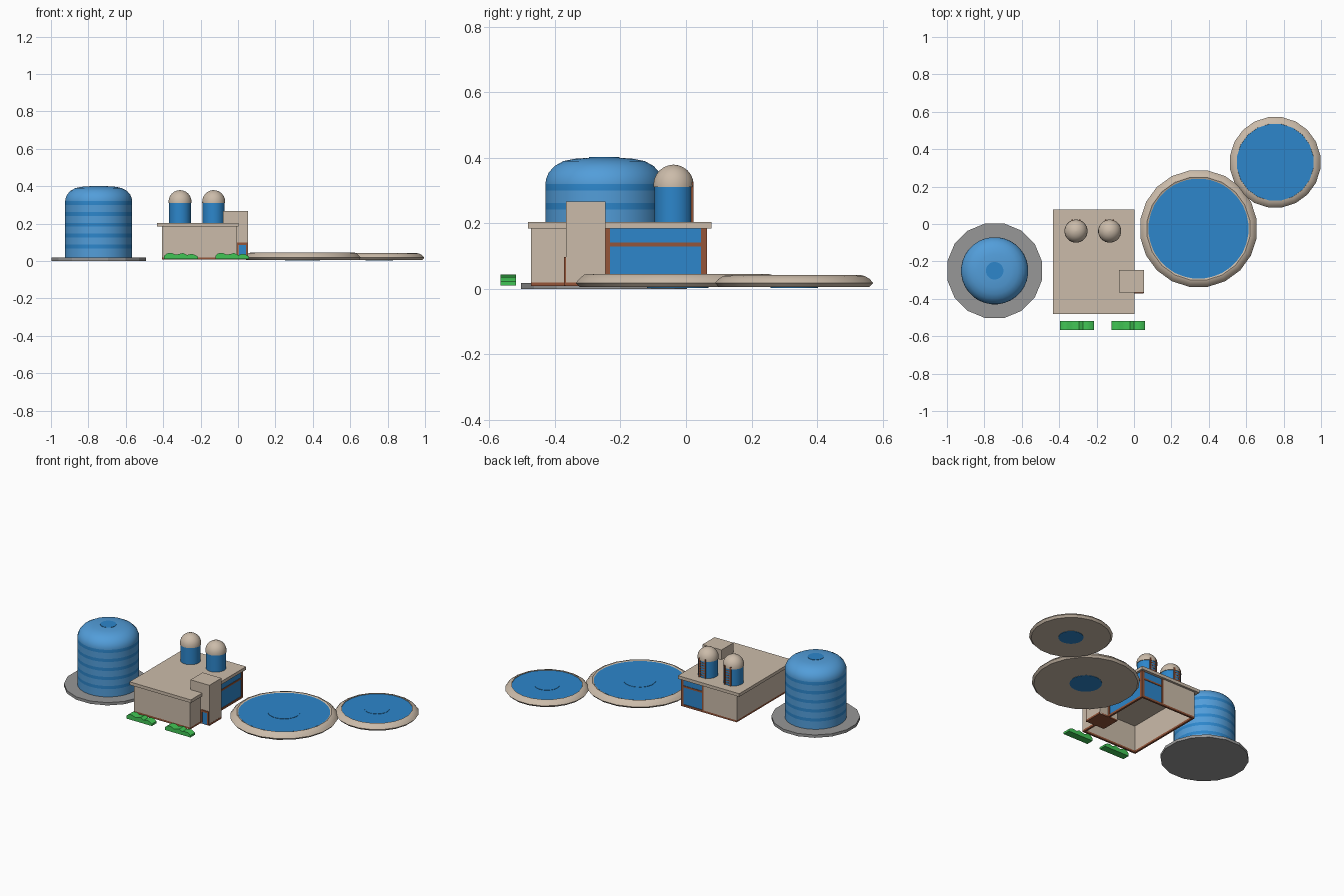
import bpy, bmesh, math
from mathutils import Vector

cube = bpy.data.objects.get("Cube")
if cube:
    bpy.data.objects.remove(cube, do_unlink=True)


def material(name, rgb):
    m = bpy.data.materials.new(name)
    m.use_nodes = True
    m.diffuse_color = (*rgb, 1)
    m.node_tree.nodes["Principled BSDF"].inputs["Base Color"].default_value = (*rgb, 1)
    return m


BEIGE = material("beige plaster", (0.60, 0.50, 0.40))
BLUE = material("water blue", (0.026, 0.24, 0.60))
LIGHT = material("light tank blue", (0.085, 0.34, 0.70))
GREEN = material("hedge green", (0.053, 0.56, 0.09))
BROWN = material("rust brown", (0.30, 0.09, 0.04))
GREY = material("concrete grey", (0.31, 0.31, 0.31))


def finish(name, bm, mats, smooth=False):
    bmesh.ops.remove_doubles(bm, verts=bm.verts, dist=1e-5)
    bmesh.ops.recalc_face_normals(bm, faces=bm.faces)
    mesh = bpy.data.meshes.new(name)
    bm.to_mesh(mesh)
    bm.free()
    for m in mats:
        mesh.materials.append(m)
    ob = bpy.data.objects.new(name, mesh)
    bpy.context.collection.objects.link(ob)
    if smooth:
        bpy.ops.object.select_all(action='DESELECT')
        ob.select_set(True)
        bpy.context.view_layer.objects.active = ob
        bpy.ops.object.shade_smooth_by_angle(angle=math.radians(40))
    return ob


def box(name, mat, x, y, z):
    """Axis-aligned box from three (low, high) ranges."""
    bm = bmesh.new()
    bmesh.ops.create_cube(bm, size=1)
    for v in bm.verts:
        v.co = Vector([(r[0] + r[1]) / 2 + c * (r[1] - r[0]) for c, r in zip(v.co, (x, y, z))])
    return finish(name, bm, [mat])


def lathe(name, centre, profile, mats, sides, rule=lambda i: 0, smooth=True):
    """Spin (radius, height) points; rule gives the material of each band."""
    bm = bmesh.new()
    rings = []
    for r, z in profile:
        ring = []
        for k in range(sides):
            a = math.tau * (k + 0.5) / sides
            ring.append(bm.verts.new((centre[0] + r * math.cos(a), centre[1] + r * math.sin(a), z)))
        rings.append(ring)
    for i, (a, b) in enumerate(zip(rings, rings[1:])):
        for k in range(sides):
            n = (k + 1) % sides
            bm.faces.new((a[k], a[n], b[n], b[k])).material_index = rule(i)
    for ring, i in ((rings[0], 0), (rings[-1], len(rings) - 2)):
        bm.faces.new(ring).material_index = rule(i)
    return finish(name, bm, mats, smooth)


# Storage tank: striped wall, rounded shoulder, dark cap
TANK = (-0.745, -0.25)
lathe("tank_slab", TANK, [(0.258, 0), (0.258, 0.018)], [GREY], 16, smooth=False)
profile = [(0.18, 0.015)]
for n in range(5):
    low = 0.068 + n * 0.058
    profile += [(0.18, low), (0.18, low + 0.02)]
profile += [(0.178, 0.335), (0.17, 0.355), (0.152, 0.375), (0.125, 0.39), (0.09, 0.397), (0.047, 0.4)]
lathe("storage_tank", TANK, profile, [LIGHT, BLUE], 32, lambda i: int(i % 2 == 1 and i < 10))
lathe("tank_cap", TANK, [(0.047, 0.398), (0.047, 0.402)], [BLUE], 24)

# Settling pools: rounded rim, water sheet, central drain
for name, centre, R in (("large_pool", (0.345, -0.025), 0.315), ("small_pool", (0.755, 0.33), 0.244)):
    top = 0.046 if R > 0.3 else 0.042
    w = R * 0.845
    lathe(name + "_rim", centre,
          [(w, 0.005), (R - 0.012, 0.005), (R, 0.018), (R - 0.01, 0.03), (R - 0.025, top - 0.003),
           (R - 0.037, top), (w, top - 0.006)], [BEIGE], 20)
    lathe(name + "_water", centre, [(w + 0.002, top - 0.007), (w + 0.002, top - 0.004)], [BLUE], 32)
    lathe(name + "_drain", centre, [(R * 0.3, 0.003), (R * 0.3, top - 0.002)], [BLUE], 24)

# Main building: hollow walls, no floor
X0, X1, Y0, Y1 = -0.405, -0.008, -0.473, 0.064
T = 0.012
WY, WX = -0.245, -0.17          # where the corner window starts on each side
Z = (0.02, 0.19)
box("roof", BEIGE, (-0.432, 0.003), (-0.482, 0.078), (0.184, 0.204))
box("front_wall", BEIGE, (X0, X1), (Y0, Y0 + T), Z)
box("right_wall", BEIGE, (X0, X0 + T), (Y0, Y1), Z)
box("left_wall", BEIGE, (X1 - T, X1), (Y0, WY), Z)
box("back_wall", BEIGE, (X0, WX), (Y1 - T, Y1), Z)
for name, x, y in (("front", (X0, X1), (Y0, Y0 + T)), ("right", (X0, X0 + T), (Y0, Y1)),
                   ("left", (X1 - T, X1), (Y0, Y1)), ("back", (X0, X1), (Y1 - T, Y1))):
    box(name + "_plinth", BROWN, x, y, (0.008, 0.021))

# Corner window with posts and crossbars
box("side_glass", BLUE, (X1 - 0.012, X1 - 0.004), (WY, Y1 - 0.004), Z)
box("back_glass", BLUE, (WX, X1 - 0.004), (Y1 - 0.012, Y1 - 0.004), Z)
box("corner_post", BROWN, (X1 - 0.018, X1), (Y1 - 0.018, Y1), Z)
box("side_post", BROWN, (X1 - 0.016, X1), (WY, WY + 0.013), Z)
box("back_post", BROWN, (WX, WX + 0.013), (Y1 - 0.016, Y1), Z)
box("side_crossbar", BROWN, (X1 - 0.014, X1 - 0.001), (WY, Y1), (0.13, 0.141))
box("back_crossbar", BROWN, (WX, X1), (Y1 - 0.014, Y1 - 0.001), (0.13, 0.141))

# Entrance tower and framed door
TY = -0.367
box("entrance_tower", BEIGE, (-0.08, 0.054), (TY, WY), (0.01, 0.267))
box("tower_plinth", BROWN, (-0.08, 0.0545), (TY - 0.001, WY), (0.008, 0.02))
box("door_glass", BLUE, (0.006, 0.044), (TY - 0.003, TY + 0.004), (0.012, 0.088))
box("door_head", BROWN, (-0.006, 0.052), (TY - 0.005, TY + 0.004), (0.086, 0.098))
for name, x in (("inner", -0.006), ("outer", 0.042)):
    box(name + "_door_post", BROWN, (x, x + 0.01), (TY - 0.005, TY + 0.004), (0.01, 0.09))

# Rooftop silos with domes and rear ladders
for name, cx in (("right", -0.31), ("left", -0.13)):
    c = (cx, -0.038)
    lathe(name + "_silo", c, [(0.059, 0.2), (0.059, 0.32)], [BLUE], 24)
    dome = [(0.062 * math.cos(a), 0.317 + 0.062 * math.sin(a))
            for a in (math.radians(15 * k) for k in range(6))]
    lathe(name + "_silo_dome", c, [(0.062, 0.311)] + dome + [(0.002, 0.379)], [BEIGE], 24)
    for side in (-1, 1):
        x = cx + side * 0.02
        box(name + "_ladder_rail", BROWN, (x - 0.004, x + 0.004), (0.012, 0.023), (0.2, 0.326))
    for k in range(7):
        z = 0.215 + k * 0.016
        box(name + "_ladder_rung", BROWN, (cx - 0.02, cx + 0.02), (0.016, 0.021), (z, z + 0.006))

# Lumpy clipped hedges, one the mirror of the other
OUTLINE = [(-0.09, 0.01), (-0.09, 0.028), (-0.075, 0.041), (-0.05, 0.044), (-0.03, 0.034),
           (-0.012, 0.037), (0.01, 0.043), (0.032, 0.032), (0.05, 0.037), (0.07, 0.036),
           (0.09, 0.023), (0.09, 0.01)]
for name, cx, flip in (("right_hedge", -0.305, 1), ("left_hedge", -0.031, 1)):
    bm = bmesh.new()
    face = bm.faces.new([bm.verts.new((cx + flip * x, -0.566, z)) for x, z in OUTLINE])
    new = bmesh.ops.extrude_face_region(bm, geom=[face])["geom"]
    bmesh.ops.translate(bm, verts=[g for g in new if isinstance(g, bmesh.types.BMVert)], vec=(0, 0.047, 0))
    finish(name, bm, [GREEN], smooth=True)
